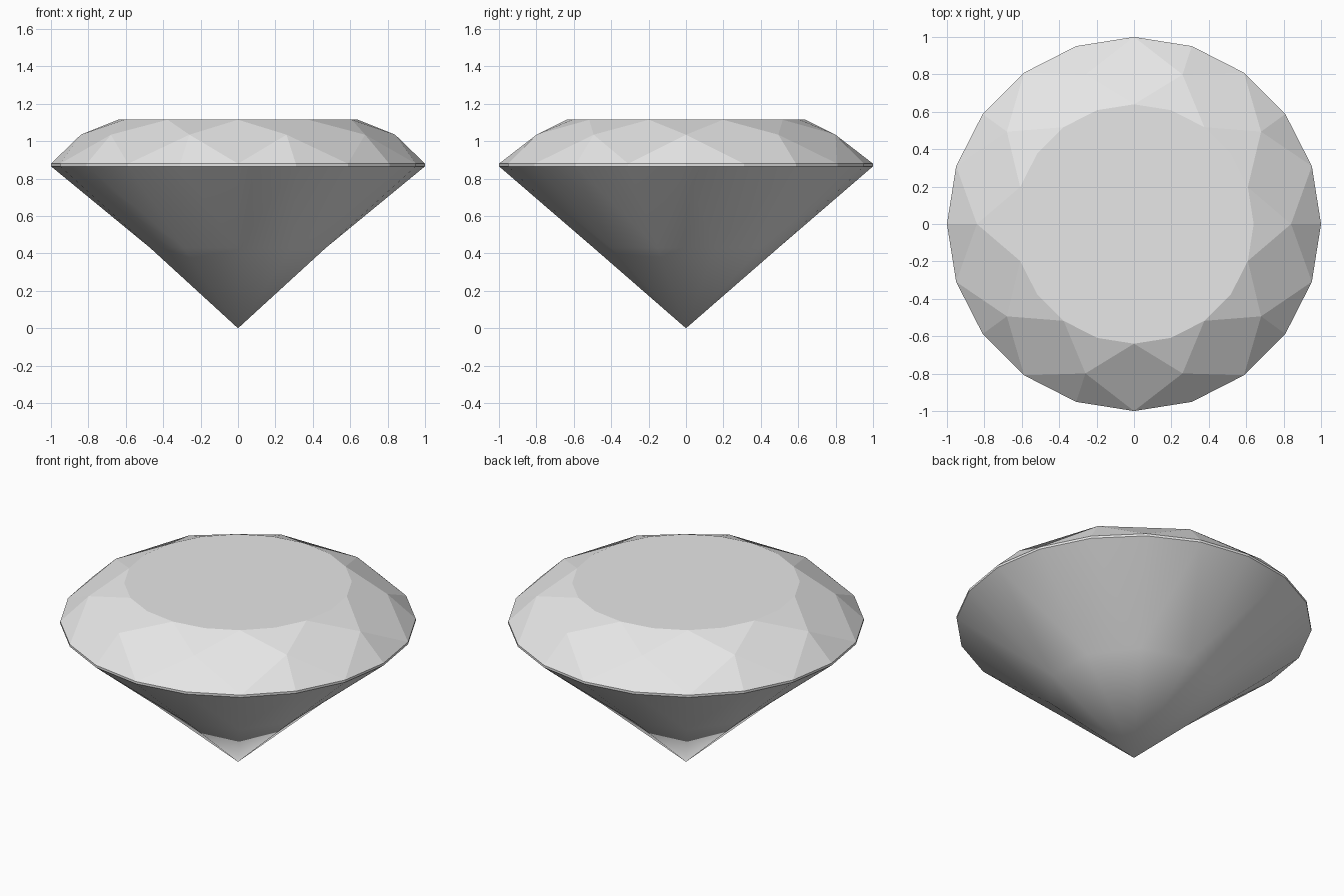
import bpy, bmesh
from math import cos, sin, pi

cube = bpy.data.objects.get("Cube")
if cube:
    bpy.data.objects.remove(cube, do_unlink=True)

SIDES = 20

# Single stone colour
stone = bpy.data.materials.new("pale grey stone")
stone.use_nodes = True
grey = (0.8, 0.8, 0.8, 1)
stone.diffuse_color = grey
stone.node_tree.nodes["Principled BSDF"].inputs["Base Color"].default_value = grey

bm = bmesh.new()


def ring(radius, z, step=1, start=0):
    """Vertices keyed by their index around the girdle."""
    return {i: bm.verts.new((radius * cos(2 * pi * i / SIDES),
                             radius * sin(2 * pi * i / SIDES), z))
            for i in range(start, SIDES, step)}


def face(*verts, smooth=False):
    f = bm.faces.new(verts)
    f.smooth = smooth


table = ring(0.64, 1.115)
crown = ring(0.84, 1.035, 2)
girdle_top = ring(1.0, 0.88)
girdle_low = ring(1.0, 0.866)
pavilion = ring(0.494, 0.43, 2, 1)
culet = bm.verts.new((0, 0, 0))

# Flat table
face(*table.values())

# Girdle band
for i in range(SIDES):
    j = (i + 1) % SIDES
    face(girdle_low[i], girdle_low[j], girdle_top[j], girdle_top[i])

for i in range(0, SIDES, 2):
    prev, nxt, nxt2 = (i - 1) % SIDES, i + 1, (i + 2) % SIDES
    # Crown: star facet, upper girdle facets and kite
    face(crown[i], table[nxt], table[i], table[prev])
    face(crown[i], girdle_top[prev], girdle_top[i])
    face(crown[i], girdle_top[i], girdle_top[nxt])
    face(crown[i], girdle_top[nxt], crown[nxt2], table[nxt])
    # Pavilion: lower girdle facets and main facet
    face(pavilion[prev], girdle_low[i], girdle_low[prev], smooth=True)
    face(pavilion[nxt], girdle_low[nxt], girdle_low[i], smooth=True)
    face(girdle_low[i], pavilion[prev], pavilion[nxt], smooth=True)
    face(culet, pavilion[nxt], pavilion[prev], smooth=True)

bmesh.ops.recalc_face_normals(bm, faces=bm.faces)

# Keep the girdle rim crisp
for e in bm.edges:
    e.smooth = all(f.smooth for f in e.link_faces)

mesh = bpy.data.meshes.new("cut_gem")
bm.to_mesh(mesh)
bm.free()
mesh.materials.append(stone)
gem = bpy.data.objects.new("cut_gem", mesh)
bpy.context.collection.objects.link(gem)
